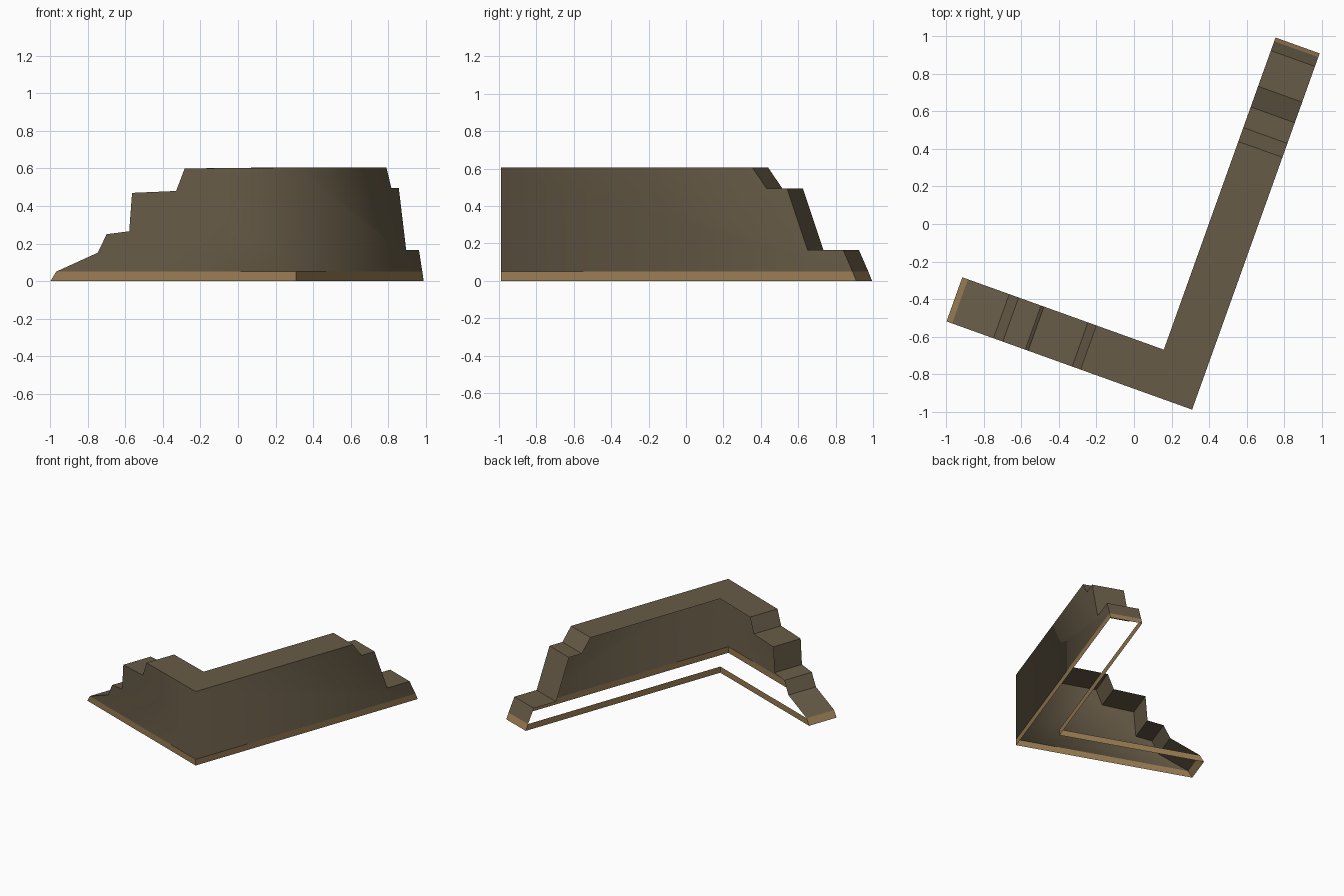
import bpy
from mathutils import Vector

if "Cube" in bpy.data.objects:
    bpy.data.objects.remove(bpy.data.objects["Cube"])

# Ruined corner wall: an open L-shaped shell with stepped, broken ends
def material(name, rgb):
    m = bpy.data.materials.new(name)
    m.diffuse_color = (*rgb, 1)
    m.use_nodes = True
    m.node_tree.nodes["Principled BSDF"].inputs["Base Color"].default_value = m.diffuse_color
    return m

BROWN = material("brown stone", (0.135, 0.105, 0.063))
TAN = material("tan base", (0.33, 0.21, 0.09))

CORNER = Vector((0.31, -0.99, 0))
A = Vector((-0.941, 0.338, 0))      # direction of the left arm
B = Vector((0.337, 0.9415, 0))      # direction of the right arm
WIDTH = 0.25

# Profiles: (distance from the outer corner, height), from the arm end inward
LEFT = [(1.392, 0), (1.36, 0.05), (1.126, 0.15), (1.073, 0.25), (0.946, 0.265),
        (0.93, 0.47), (0.68, 0.48), (0.632, 0.60)]
RIGHT = [(2.018, 0), (1.997, 0.05), (1.944, 0.165), (1.742, 0.165),
         (1.625, 0.495), (1.508, 0.495), (1.429, 0.605)]

def along(direction, profile):
    return [CORNER + direction * t + Vector((0, 0, z)) for t, z in profile]

def up(p, z):
    return p + Vector((0, 0, z))

left, right = along(A, LEFT), along(B, RIGHT)
inner_corner = CORNER + (A + B) * WIDTH
top = up(CORNER, 0.605)
outer = left + [top] + right[::-1]
inner = ([p + B * WIDTH for p in left] + [up(inner_corner, 0.605)]
         + [p + A * WIDTH for p in right[::-1]])

def build(name, faces, mat, smooth=()):
    verts, index = [], {}
    polys = []
    for f in faces:
        poly = []
        for p in f:
            key = tuple(round(c, 5) for c in p)
            if key not in index:
                index[key] = len(verts)
                verts.append(key)
            poly.append(index[key])
        polys.append(poly)
    me = bpy.data.meshes.new(name)
    me.from_pydata(verts, [], polys)
    me.materials.append(mat)
    for i, p in enumerate(me.polygons):
        p.use_smooth = i in smooth
    ob = bpy.data.objects.new(name, me)
    bpy.context.collection.objects.link(ob)

# Strip over the steps and the top, spanning the wall thickness
strip = [(outer[i], outer[i + 1], inner[i + 1], inner[i])
         for i in range(len(outer) - 1)]

# Two big outer faces, shaded smoothly around the corner
foot = up(CORNER, 0.05)
left_face = [left[1], foot, top] + left[:1:-1]
right_face = [foot] + right[1:] + [top]
build("stepped_wall", [left_face, right_face] + strip[1:-1], BROWN, smooth=(0, 1))

# Tan band around the foot: ends, outer sides and inner sides
def band(low, high):
    return [(low[i], low[i + 1], high[i + 1], high[i]) for i in range(2)]

outer_band = band([left[0], CORNER, right[0]], [left[1], foot, right[1]])
inner_band = band([inner[-1], inner_corner, inner[0]],
                  [inner[-2], up(inner_corner, 0.05), inner[1]])
build("base_band", [strip[0], strip[-1]] + outer_band + inner_band, TAN)
